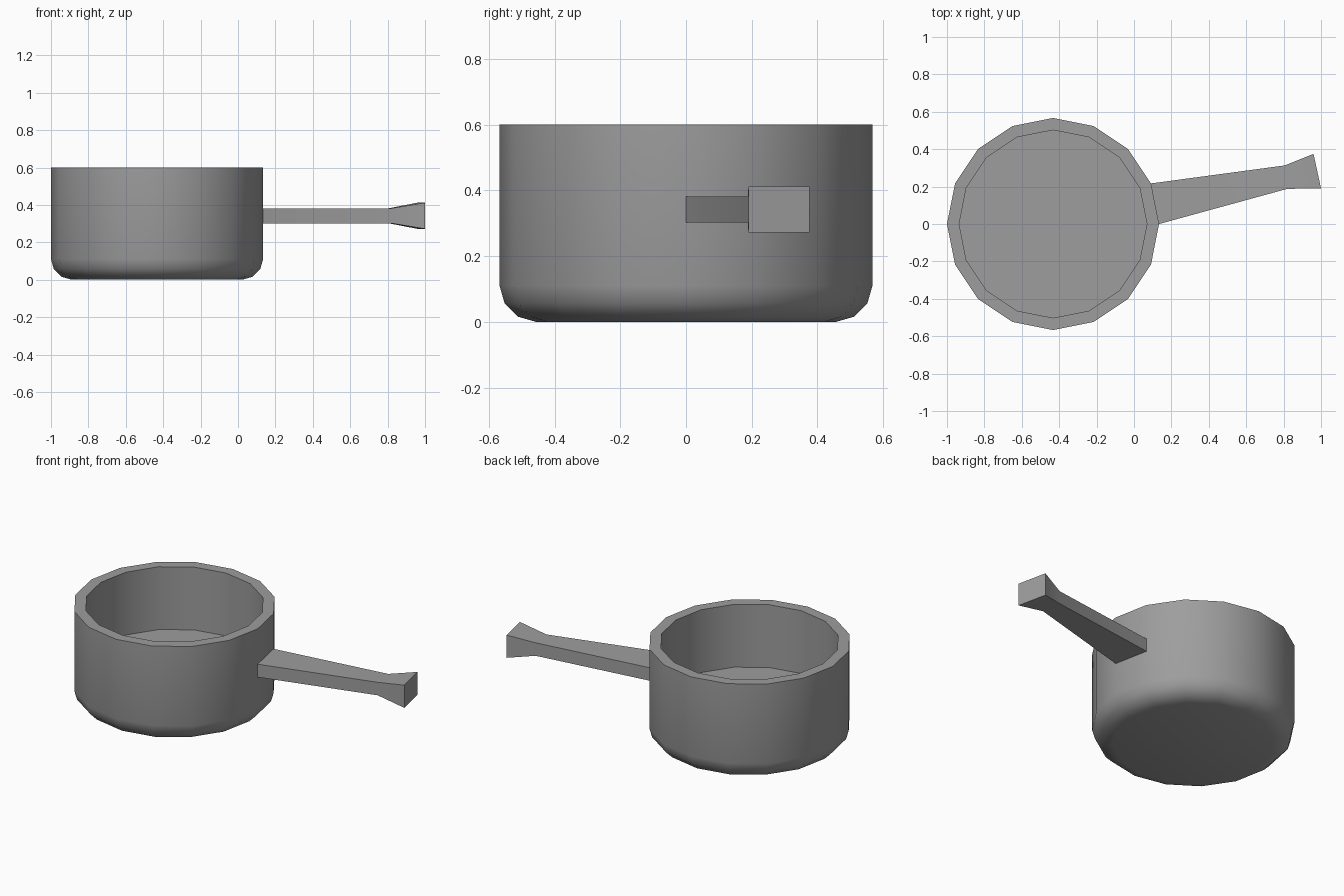
import bpy, bmesh, math

if "Cube" in bpy.data.objects:
    bpy.data.objects.remove(bpy.data.objects["Cube"], do_unlink=True)

SIDES = 16
POT_X = -0.433
RADIUS = 0.567

steel = bpy.data.materials.new("grey_metal")
steel.use_nodes = True
grey = (0.34, 0.34, 0.34, 1)
steel.diffuse_color = grey
steel.node_tree.nodes["Principled BSDF"].inputs["Base Color"].default_value = grey


def loft(name, rings, cap_start=True):
    """Bridge rings of points in order and close the ends."""
    bm = bmesh.new()
    loops = [[bm.verts.new(p) for p in ring] for ring in rings]
    for a, b in zip(loops, loops[1:]):
        n = len(a)
        for i in range(n):
            j = (i + 1) % n
            bm.faces.new((a[i], a[j], b[j], b[i]))
    if cap_start:
        bm.faces.new(loops[0][::-1])
    bm.faces.new(loops[-1])
    bmesh.ops.recalc_face_normals(bm, faces=bm.faces)
    # An open root gives recalc no inside, so check against the end cap
    bm.faces.ensure_lookup_table()
    cap = bm.faces[-1]
    middle = sum((v.co for v in bm.verts), cap.normal * 0) / len(bm.verts)
    if not cap_start and cap.normal.dot(cap.calc_center_median() - middle) < 0:
        bmesh.ops.reverse_faces(bm, faces=bm.faces)
    mesh = bpy.data.meshes.new(name)
    bm.to_mesh(mesh)
    bm.free()
    mesh.materials.append(steel)
    obj = bpy.data.objects.new(name, mesh)
    bpy.context.collection.objects.link(obj)
    bpy.ops.object.select_all(action="DESELECT")
    obj.select_set(True)
    bpy.context.view_layer.objects.active = obj
    bpy.ops.object.shade_smooth_by_angle(angle=math.radians(35))
    return obj


def circle(r, z):
    step = math.tau / SIDES
    return [(POT_X + r * math.cos(i * step), r * math.sin(i * step), z)
            for i in range(SIDES)]


# Pot: inner floor, inner wall, flat rim, outer wall, rounded base
profile = [(0.502, 0.213), (0.502, 0.6), (RADIUS, 0.6), (RADIUS, 0.11),
           (0.552, 0.057), (0.511, 0.016), (0.455, 0)]
loft("pot", [circle(r, z) for r, z in profile])


# Handle: grows from one wall panel, narrows, then flares at the tip
def section(near, far, half_height):
    low, high = 0.342 - half_height, 0.342 + half_height
    return [(*near, low), (*far, low), (*far, high), (*near, high)]


turn = math.tau / SIDES
root_far = (POT_X + RADIUS * math.cos(turn), RADIUS * math.sin(turn))
loft("handle", [
    section((POT_X + RADIUS, 0), root_far, 0.04),
    section((0.82, 0.188), (0.805, 0.313), 0.04),
    section((1.0, 0.19), (0.96, 0.375), 0.07),
], cap_start=False)
